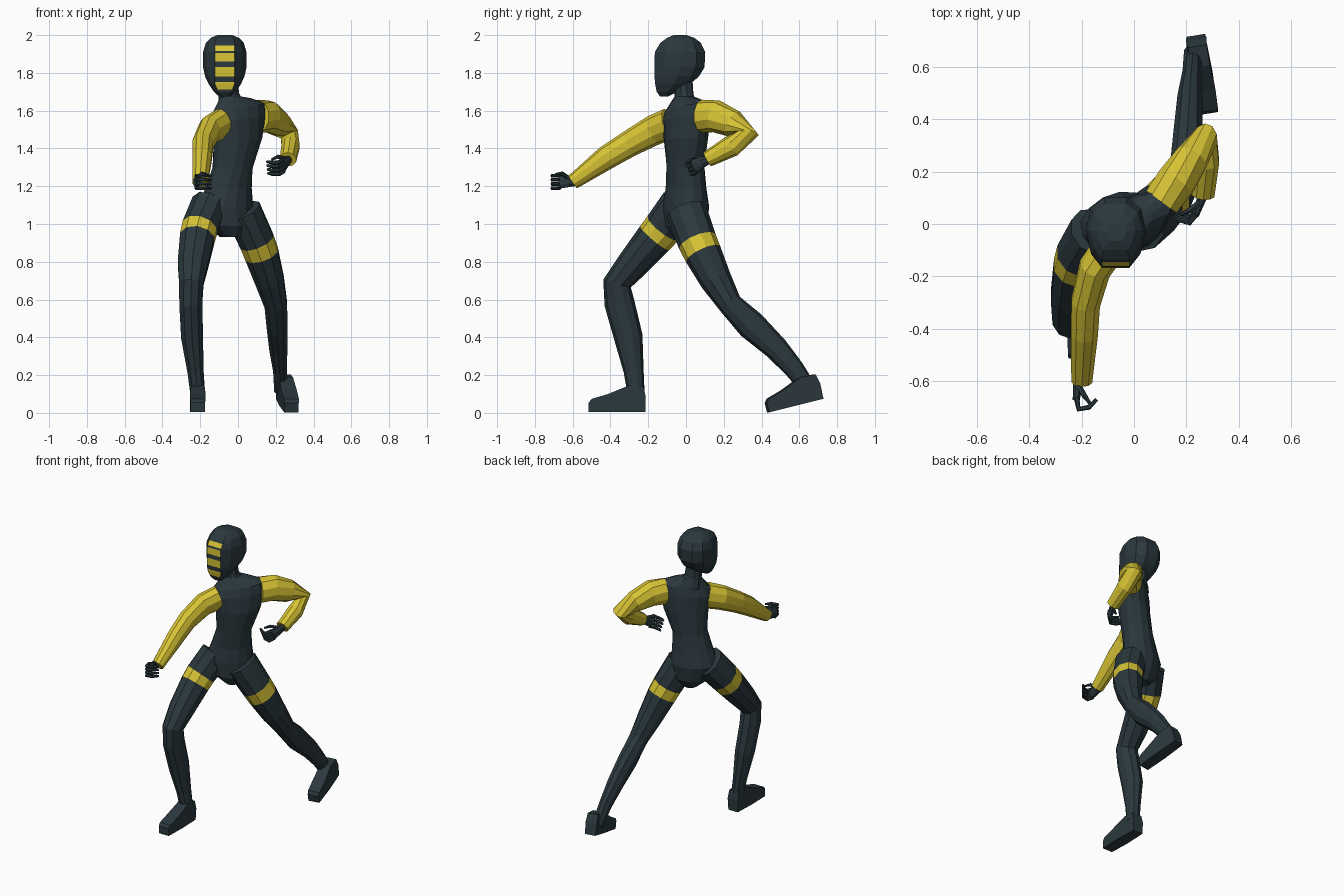
import bpy, bmesh, math
from mathutils import Vector, Matrix


def material(name, col):
    m = bpy.data.materials.new(name)
    m.diffuse_color = (*col, 1)
    return m


DARK = material("dark slate", (0.024, 0.040, 0.048))
YELLOW = material("yellow", (0.68, 0.55, 0.035))


def loft(name, rings, mats=(DARK,), rule=None):
    """Skin a list of point rings; rule(segment, column) gives the material index."""
    bm = bmesh.new()
    vs = [[bm.verts.new(p) for p in r] for r in rings]
    n = len(vs[0])
    for i in range(len(vs) - 1):
        for j in range(n):
            k = (j + 1) % n
            f = bm.faces.new((vs[i][j], vs[i][k], vs[i + 1][k], vs[i + 1][j]))
            f.material_index = rule(i, j) if rule else 0
    bm.faces.new(vs[0][::-1])
    bm.faces.new(vs[-1])
    bmesh.ops.recalc_face_normals(bm, faces=bm.faces)
    me = bpy.data.meshes.new(name)
    bm.to_mesh(me)
    bm.free()
    for m in mats:
        me.materials.append(m)
    ob = bpy.data.objects.new(name, me)
    bpy.context.collection.objects.link(ob)
    return ob


def limb(name, stations, sides=10, mats=(DARK,), rule=None, ref=(1, 0, 0)):
    """Tube through stations (x, y, z, side radius, depth radius)."""
    pts = [Vector(s[:3]) for s in stations]
    rings = []
    for i, s in enumerate(stations):
        t = Vector()
        if i > 0:
            t += (pts[i] - pts[i - 1]).normalized()
        if i < len(pts) - 1:
            t += (pts[i + 1] - pts[i]).normalized()
        t.normalize()
        u = Vector(ref)
        u = (u - t * u.dot(t)).normalized()
        v = t.cross(u)
        rings.append([pts[i] + u * s[3] * math.cos(a) + v * s[4] * math.sin(a)
                      for a in (2 * math.pi * (j + .5) / sides for j in range(sides))])
    return loft(name, rings, mats, rule)


# Torso: (cx, cy, z, half width, half depth, yaw, sideways tilt)
torso = [(-.04, .00, .93, .05, .07, 25, 0), (-.05, .00, .99, .125, .105, 28, 0),
         (-.065, .00, 1.09, .155, .115, 28, 0), (-.05, .00, 1.19, .13, .102, 28, 0),
         (-.028, -.003, 1.30, .112, .098, 32, 0), (.00, .0, 1.45, .145, .100, 36, .05),
         (.00, .0, 1.56, .172, .092, 37, .1), (.005, .005, 1.615, .165, .078, 37, .16),
         (-.02, -.005, 1.655, .10, .058, 35, .12), (-.04, -.01, 1.675, .055, .05, 20, 0)]
rings = []
for cx, cy, z, w, d, yaw, tilt in torso:
    R = Matrix.Rotation(math.radians(yaw), 3, 'Z')
    ring = []
    for j in range(14):
        a = 2 * math.pi * (j + .5) / 14
        q = Vector((w * math.cos(a), d * math.sin(a), 0))
        q.z = q.x * tilt
        ring.append(R @ q + Vector((cx, cy, z)))
    rings.append(ring)
loft("torso", rings)

# Neck
limb("neck", [(-.035, .0, 1.62, .075, .062), (-.048, -.01, 1.68, .058, .05),
              (-.062, -.02, 1.80, .055, .052)])

# Head: z, half width, front y, back y
profile = [(1.675, .03, -.137, -.095), (1.70, .058, -.155, -.045), (1.74, .085, -.163, .02),
           (1.78, .104, -.167, .068), (1.83, .115, -.168, .098), (1.91, .115, -.165, .102),
           (1.96, .10, -.135, .078), (1.985, .075, -.10, .045), (2.0, .04, -.065, .0)]
bars = [(1.712, 1.752), (1.782, 1.832), (1.86, 1.905), (1.917, 1.944)]


def head_size(z):
    for p, q in zip(profile, profile[1:]):
        if z <= q[0]:
            t = (z - p[0]) / (q[0] - p[0])
            return [p[k] + t * (q[k] - p[k]) for k in (1, 2, 3)]


levels = sorted({p[0] for p in profile} | {z for b in bars for z in b})
rings = []
for z in levels:
    w, f, b = head_size(z)
    L = b - f
    k = min(.052, w * .6)
    half = [(k, f), (max(w * .82, k), f + .2 * L), (w, f + .52 * L),
            (w * .85, f + .83 * L), (w * .4, b)]
    ring = [(x - .07, y, z) for x, y in half] + [(-x - .07, y, z) for x, y in half[::-1]]
    rings.append(ring)
# Face bars: front column of the head between the bar heights
loft("head", rings, (DARK, YELLOW),
     lambda i, j: int(j == 9 and any(a <= (levels[i] + levels[i + 1]) / 2 <= b for a, b in bars)))

# Legs with a yellow thigh band on one segment
band = lambda i, j: int(i == 1)
limb("front_leg", [(-.15, -.03, 1.10, .10, .11), (-.203, -.122, .978, .098, .104),
                   (-.216, -.166, .925, .096, .100), (-.238, -.28, .79, .085, .085),
                   (-.247, -.365, .685, .068, .076), (-.25, -.352, .58, .064, .08),
                   (-.243, -.305, .40, .061, .076), (-.225, -.277, .22, .045, .053),
                   (-.213, -.264, .10, .041, .045)], 10, (DARK, YELLOW), band)
limb("rear_leg", [(.025, .0, 1.07, .10, .11), (.10, .06, .908, .096, .104),
                  (.125, .09, .842, .094, .10), (.168, .16, .70, .08, .084),
                  (.20, .235, .575, .063, .064), (.207, .345, .465, .058, .078),
                  (.214, .48, .34, .050, .064), (.222, .575, .23, .038, .053),
                  (.226, .655, .12, .036, .042)], 10, (DARK, YELLOW), band)


# Feet: side profile (along, up, half width) swept to both sides
def foot(name, heel, toe_dir):
    f = Vector(toe_dir).normalized()
    s = f.cross(Vector((0, 0, 1))).normalized()
    u = s.cross(f)
    prof = [(0, .0, .036), (-.002, .08, .04), (.01, .135, .036), (.09, .14, .036),
            (.2, .095, .042), (.285, .07, .04), (.3, .05, .038), (.3, .0, .038), (.15, 0, .042)]
    h = Vector(heel)
    loft(name, [[h + f * a + u * b + s * w * g for a, b, w in prof] for g in (-1, 1)])


foot("front_foot", (-.213, -.215, .004), (0, -1, 0))
foot("rear_foot", (.236, .722, .075), (.045, -.28, -.07))

# Sleeves
limb("forward_sleeve", [(-.09, -.085, 1.53, .065, .085), (-.15, -.17, 1.497, .064, .08),
                        (-.185, -.30, 1.425, .058, .07), (-.19, -.42, 1.352, .054, .064),
                        (-.2, -.60, 1.222, .042, .04)], 10, (YELLOW,))
limb("bent_sleeve", [(.105, .085, 1.57, .075, .088), (.16, .16, 1.57, .078, .086),
                     (.22, .25, 1.53, .066, .073), (.272, .325, 1.475, .052, .06),
                     (.278, .24, 1.412, .05, .058), (.265, .112, 1.342, .045, .042)], 10, (YELLOW,))


# Hands: palm, four curling fingers and a thumb
def hand(name, wrist, fwd, curl, amount):
    f = Vector(fwd).normalized()
    n = Vector(curl)
    n = (n - f * n.dot(f)).normalized()
    s = f.cross(n)
    if s.z < 0:
        s = -s
    w = Vector(wrist)

    def P(a, b, c, r1, r2):
        return (*(w + f * a + s * b + n * c), r1, r2)
    limb(name + "_palm", [P(-.02, 0, 0, .02, .024), P(.02, 0, 0, .018, .03),
                          P(.075, 0, 0, .015, .04)], 8, ref=n)
    for k in range(4):
        b = -.033 + .022 * k
        limb(f"{name}_finger_{k + 1}",
             [P(.065, b, 0, .011, .011), P(.108, b, .012, .011, .011),
              P(.118 - .02 * amount, b, .05, .01, .01),
              P(.125 - .06 * amount, b, .078, .007, .007)], 6, ref=s)
    limb(name + "_thumb", [P(.02, .02, .005, .012, .012), P(.055, .045, .03, .011, .011),
                           P(.085, .04, .055, .007, .007)], 6, ref=n)


hand("forward_hand", (-.215, -.60, 1.223), (-.08, -1, .0), (1, 0, 0), 1.0)
hand("bent_hand", (.262, .105, 1.335), (-.33, -.85, -.38), (-1, 0, -.1), .4)
